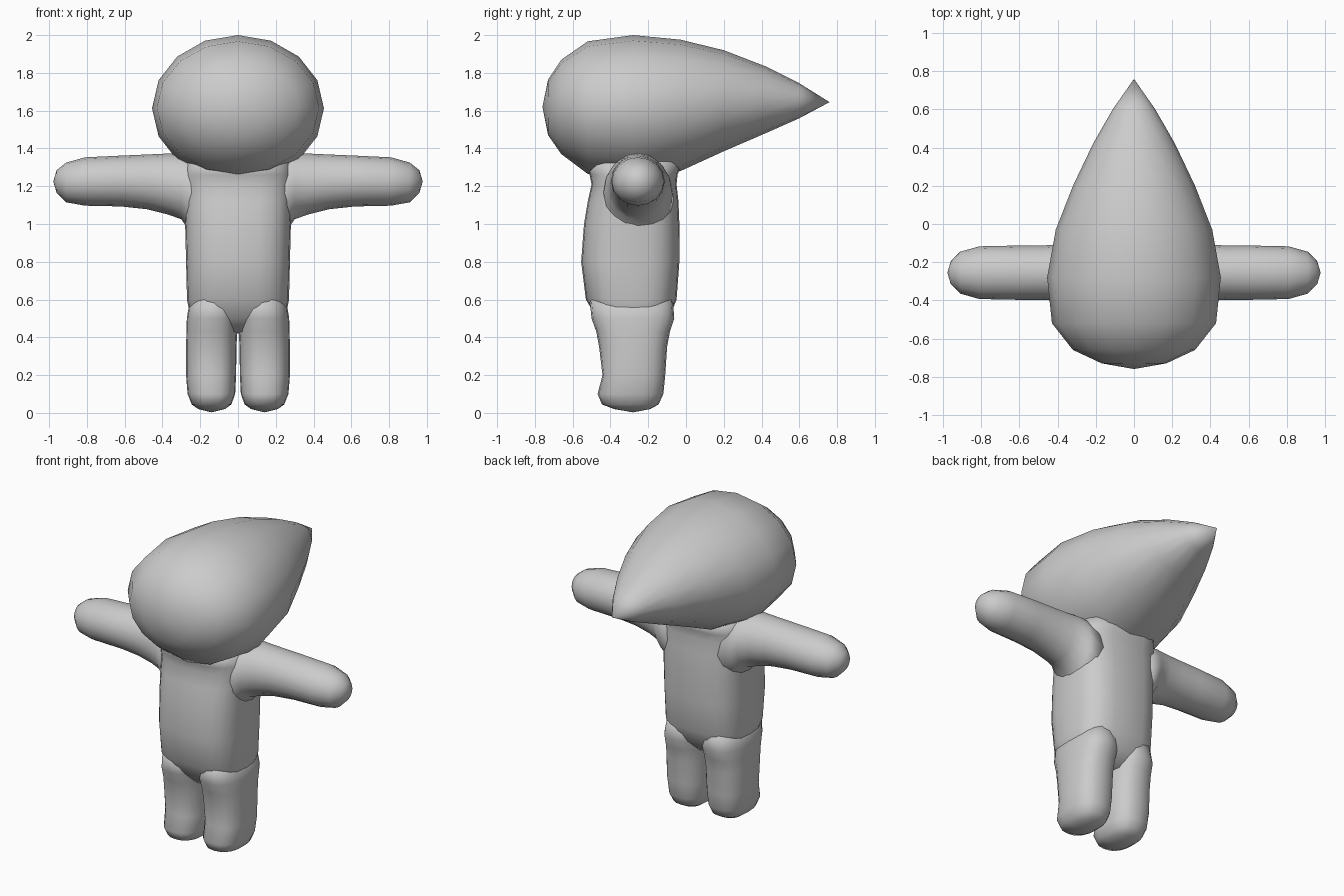
import bpy, bmesh, math
from mathutils import Vector

grey = bpy.data.materials.new("plain grey")
grey.diffuse_color = (0.6, 0.6, 0.6, 1)


def ring(axis, at, a, b, n, power):
    """Superellipse ring across an axis; a and b are (low, high) ranges on the other two axes."""
    pts = []
    for i in range(n):
        t = 2 * math.pi * i / n
        c, s = math.cos(t), math.sin(t)
        u = math.copysign(abs(c) ** (2 / power), c) * (a[1] - a[0]) / 2 + (a[0] + a[1]) / 2
        v = math.copysign(abs(s) ** (2 / power), s) * (b[1] - b[0]) / 2 + (b[0] + b[1]) / 2
        pts.append({'x': (at, u, v), 'y': (u, at, v), 'z': (u, v, at)}[axis])
    return pts


def loft(name, rings, start, end, mirror=False, smooth=1):
    """Skin rings together, closing each end on a pole point."""
    bm = bmesh.new()
    loops = [[bm.verts.new(p) for p in r] for r in rings]
    n = len(loops[0])
    for r, q in zip(loops, loops[1:]):
        for i in range(n):
            j = (i + 1) % n
            bm.faces.new((r[i], r[j], q[j], q[i]))
    for loop, pole in ((loops[0], start), (loops[-1], end)):
        p = bm.verts.new(pole)
        for i in range(n):
            bm.faces.new((loop[i], loop[(i + 1) % n], p))
    bmesh.ops.recalc_face_normals(bm, faces=bm.faces)
    me = bpy.data.meshes.new(name)
    bm.to_mesh(me)
    bm.free()
    me.materials.append(grey)
    me.shade_smooth()
    ob = bpy.data.objects.new(name, me)
    bpy.context.collection.objects.link(ob)
    if mirror:
        ob.modifiers.new("mirror", 'MIRROR')
    return ob


# Teardrop head: y, half width, bottom, top
head = [(-0.73, 0.17, 1.47, 1.765), (-0.66, 0.32, 1.37, 1.87), (-0.52, 0.43, 1.265, 1.967),
        (-0.28, 0.455, 1.225, 2.0), (-0.03, 0.41, 1.28, 1.976), (0.2, 0.32, 1.385, 1.92),
        (0.42, 0.215, 1.48, 1.835), (0.6, 0.112, 1.56, 1.745)]
loft("head", [ring('y', y, (-w, w), (lo, hi), 16, 2) for y, w, lo, hi in head],
     (0, -0.76, 1.62), (0, 0.76, 1.645))

# Torso: z, half width, front, back
torso = [(0.43, 0.2, -0.40, -0.16), (0.5, 0.25, -0.47, -0.09), (0.6, 0.27, -0.53, -0.05),
         (0.8, 0.275, -0.555, -0.035), (1.0, 0.28, -0.54, -0.035), (1.12, 0.285, -0.52, -0.04),
         (1.21, 0.29, -0.50, -0.05), (1.26, 0.29, -0.51, -0.045), (1.33, 0.27, -0.53, -0.02)]
loft("torso", [ring('z', z, (-w, w), (f, b), 24, 2.9) for z, w, f, b in torso],
     (0, -0.28, 0.42), (0, -0.28, 1.38))

# Legs with rounded feet: z, inner, outer, front, back
leg = [(0.02, 0.07, 0.21, -0.38, -0.19), (0.045, 0.035, 0.245, -0.445, -0.145),
       (0.1, 0.015, 0.267, -0.468, -0.12), (0.2, 0.01, 0.275, -0.442, -0.11),
       (0.35, 0.008, 0.275, -0.46, -0.10), (0.43, 0.004, 0.273, -0.475, -0.085),
       (0.5, 0.0, 0.271, -0.50, -0.062), (0.6, 0.0, 0.255, -0.51, -0.07)]
loft("legs", [ring('z', z, (i, o), (f, b), 20, 2.5) for z, i, o, f, b in leg],
     (0.14, -0.28, 0.003), (0.14, -0.28, 0.66), mirror=True)

# Arms flaring into the shoulders: x, bottom, top, half depth
arm = [(0.18, 0.9, 1.36, 0.19), (0.27, 0.98, 1.37, 0.18), (0.3, 1.025, 1.375, 0.165),
       (0.37, 1.05, 1.373, 0.15), (0.48, 1.078, 1.368, 0.142), (0.62, 1.093, 1.362, 0.142),
       (0.81, 1.097, 1.353, 0.138), (0.91, 1.115, 1.325, 0.11), (0.96, 1.165, 1.285, 0.06)]
loft("arms", [ring('x', x, (-0.255 - d, -0.255 + d), (lo, hi), 16, 2) for x, lo, hi, d in arm],
     (0.12, -0.255, 1.2), (0.978, -0.255, 1.225), mirror=True)
